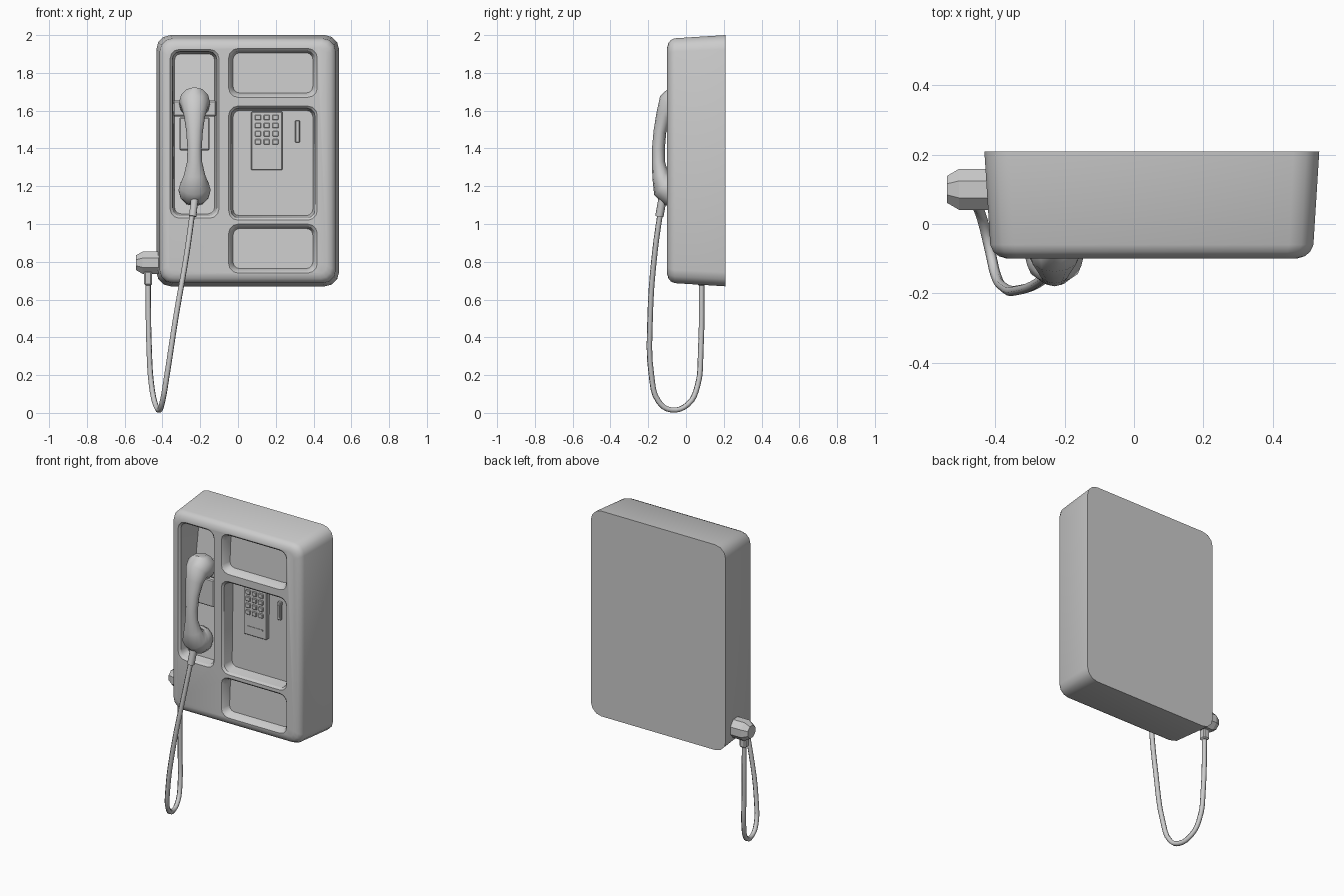
import bpy, bmesh, math
from mathutils import Vector

if "Cube" in bpy.data.objects:
    bpy.data.objects.remove(bpy.data.objects["Cube"])


def loft(bm, rings):
    """Skin a list of equal-length rings and cap both ends."""
    vs = [[bm.verts.new(p) for p in r] for r in rings]
    n = len(vs[0])
    for a, b in zip(vs, vs[1:]):
        for i in range(n):
            j = (i + 1) % n
            bm.faces.new((a[i], a[j], b[j], b[i]))
    bm.faces.new(vs[0])
    bm.faces.new(vs[-1])


def finish(bm, name, angle=35):
    bmesh.ops.recalc_face_normals(bm, faces=bm.faces)
    me = bpy.data.meshes.new(name)
    bm.to_mesh(me)
    bm.free()
    ob = bpy.data.objects.new(name, me)
    bpy.context.collection.objects.link(ob)
    smooth(ob, angle)
    return ob


def smooth(ob, angle):
    bpy.ops.object.select_all(action='DESELECT')
    ob.select_set(True)
    bpy.context.view_layer.objects.active = ob
    bpy.ops.object.shade_smooth_by_angle(angle=math.radians(angle))


def rounded(x0, x1, z0, z1, inset, y, r, slope=0, seg=3):
    """Rounded rectangle in xz; slope leans it about its centre height."""
    x0, x1, z0, z1 = x0 + inset, x1 - inset, z0 + inset, z1 - inset
    pts = []
    corners = [(x1 - r, z1 - r), (x0 + r, z1 - r), (x0 + r, z0 + r), (x1 - r, z0 + r)]
    for k, (cx, cz) in enumerate(corners):
        for s in range(seg + 1):
            a = math.pi / 2 * (k + s / seg)
            z = cz + r * math.sin(a)
            pts.append(Vector((cx + r * math.cos(a), y + slope * (z - (z0 + z1) / 2), z)))
    return pts


def boxes(name, specs, bevel=0.0):
    bm = bmesh.new()
    for x0, x1, y0, y1, z0, z1 in specs:
        loft(bm, [[Vector((x, y, z)) for x, z in ((x0, z0), (x1, z0), (x1, z1), (x0, z1))]
                  for y in (y0, y1)])
    if bevel:
        bmesh.ops.bevel(bm, geom=bm.edges[:], offset=bevel, segments=1, affect='EDGES')
    return finish(bm, name, 20)


# Housing: tapered shell with a soft front edge
bm = bmesh.new()
outer = (-0.432, 0.535, 0.67, 2.0)
loft(bm, [rounded(*outer, i, y, r) for i, y, r in
          ((0, 0.21, 0.075), (0.017, -0.06, 0.07), (0.026, -0.08, 0.065),
           (0.042, -0.093, 0.055), (0.065, -0.1, 0.045))])
housing = finish(bm, "housing")

# Recesses: handset bay, display, keypad panel, coin tray
bm = bmesh.new()
for rect, floor, slope in (((-0.36, -0.10, 1.03, 1.925), 0.025, 0.15),
                           ((-0.05, 0.42, 1.67, 1.93), -0.04, 0.06),
                           ((-0.05, 0.42, 1.02, 1.625), -0.018, 0.02),
                           ((-0.05, 0.42, 0.74, 1.0), -0.045, 0.06)):
    loft(bm, [rounded(*rect, 0, -0.13, 0.05), rounded(*rect, 0.0, -0.1005, 0.05),
              rounded(*rect, 0.012, -0.088, 0.042),
              rounded(*rect, 0.024, floor, 0.034, slope)])
cutter = finish(bm, "recess_cutter")
cutter.hide_render = True
mod = housing.modifiers.new("recesses", 'BOOLEAN')
mod.operation = 'DIFFERENCE'
mod.solver = 'EXACT'
mod.object = cutter
bpy.context.view_layer.objects.active = housing
bpy.ops.object.modifier_apply(modifier=mod.name)
bpy.data.objects.remove(cutter)
smooth(housing, 30)

# Handset cradle: cross shelf and lower hook plate
boxes("cradle_shelf", [(-0.345, -0.115, -0.02, 0.09, 1.57, 1.655)], 0.008)
boxes("cradle_hook", [(-0.31, -0.15, -0.035, 0.06, 1.39, 1.565)], 0.006)

# Keypad block, its keys and the label strip
boxes("keypad", [(0.07, 0.235, -0.045, 0.0, 1.285, 1.595)], 0.004)
boxes("keys", [(0.09 + 0.046 * c, 0.122 + 0.046 * c, -0.054, -0.04,
                1.55 - 0.043 * r, 1.578 - 0.043 * r)
               for r in range(4) for c in range(3)], 0.003)
boxes("keypad_label", [(0.095, 0.21, -0.048, -0.04, 1.335, 1.345)])

# Coin slot
boxes("coin_slot", [(0.303, 0.327, -0.032, 0.0, 1.432, 1.548)], 0.003)
boxes("coin_slot_rib", [(0.311, 0.319, -0.038, -0.03, 1.45, 1.53)])

# Handset: rings swept along a C-shaped path (y, z, tilt, half width, half thickness)
bm = bmesh.new()
path = ((0.0, 1.635, 90, 0.070, 0.070), (-0.035, 1.640, 88, 0.083, 0.083),
        (-0.068, 1.645, 76, 0.082, 0.082), (-0.095, 1.625, 50, 0.072, 0.066),
        (-0.118, 1.570, 22, 0.056, 0.042), (-0.138, 1.490, 12, 0.044, 0.034),
        (-0.146, 1.400, 3, 0.038, 0.034), (-0.146, 1.330, -3, 0.040, 0.034),
        (-0.136, 1.260, -16, 0.056, 0.044), (-0.120, 1.205, -46, 0.078, 0.070),
        (-0.092, 1.180, -76, 0.085, 0.083), (-0.055, 1.178, -88, 0.085, 0.085),
        (-0.025, 1.178, -90, 0.070, 0.070))
sides = 12
rings = []
for y, z, tilt, rx, rn in path:
    t = math.radians(tilt)
    rings.append([Vector((-0.23 + rx * math.cos(a),
                          y - rn * math.sin(a) * math.cos(t),
                          z + rn * math.sin(a) * math.sin(t)))
                  for a in (2 * math.pi * k / sides for k in range(sides))])
loft(bm, rings)
finish(bm, "handset", 45)


def tube(name, points, radius):
    cu = bpy.data.curves.new(name, 'CURVE')
    cu.dimensions = '3D'
    cu.bevel_depth = radius
    cu.bevel_resolution = 1
    cu.resolution_u = 4
    cu.use_fill_caps = True
    sp = cu.splines.new('BEZIER')
    sp.bezier_points.add(len(points) - 1)
    for bp, p in zip(sp.bezier_points, points):
        bp.co = p
        bp.handle_left_type = bp.handle_right_type = 'AUTO'
    ob = bpy.data.objects.new(name, cu)
    bpy.context.collection.objects.link(ob)


# Cord hanging from the handset and looping back to the side fitting
tube("cord", [(-0.232, -0.125, 1.13), (-0.27, -0.165, 0.85), (-0.33, -0.19, 0.5),
              (-0.376, -0.183, 0.2), (-0.40, -0.145, 0.06), (-0.415, -0.08, 0.016),
              (-0.437, 0.01, 0.045), (-0.457, 0.06, 0.14), (-0.47, 0.078, 0.33),
              (-0.476, 0.083, 0.72)], 0.015)
tube("cord_sleeve", [(-0.23, -0.125, 1.13), (-0.24, -0.141, 1.04)], 0.022)

# Side fitting: octagonal boss with a tapered end, plus cord socket
bm = bmesh.new()
loft(bm, [[Vector((x, 0.1 + r * math.cos(a), 0.795 + r * math.sin(a)))
           for a in (math.pi / 4 * (k + 0.5) for k in range(8))]
          for x, r in ((-0.42, 0.064), (-0.505, 0.064), (-0.54, 0.042))])
finish(bm, "cord_boss", 20)
boxes("cord_socket", [(-0.498, -0.454, 0.06, 0.106, 0.675, 0.75)], 0.008)
